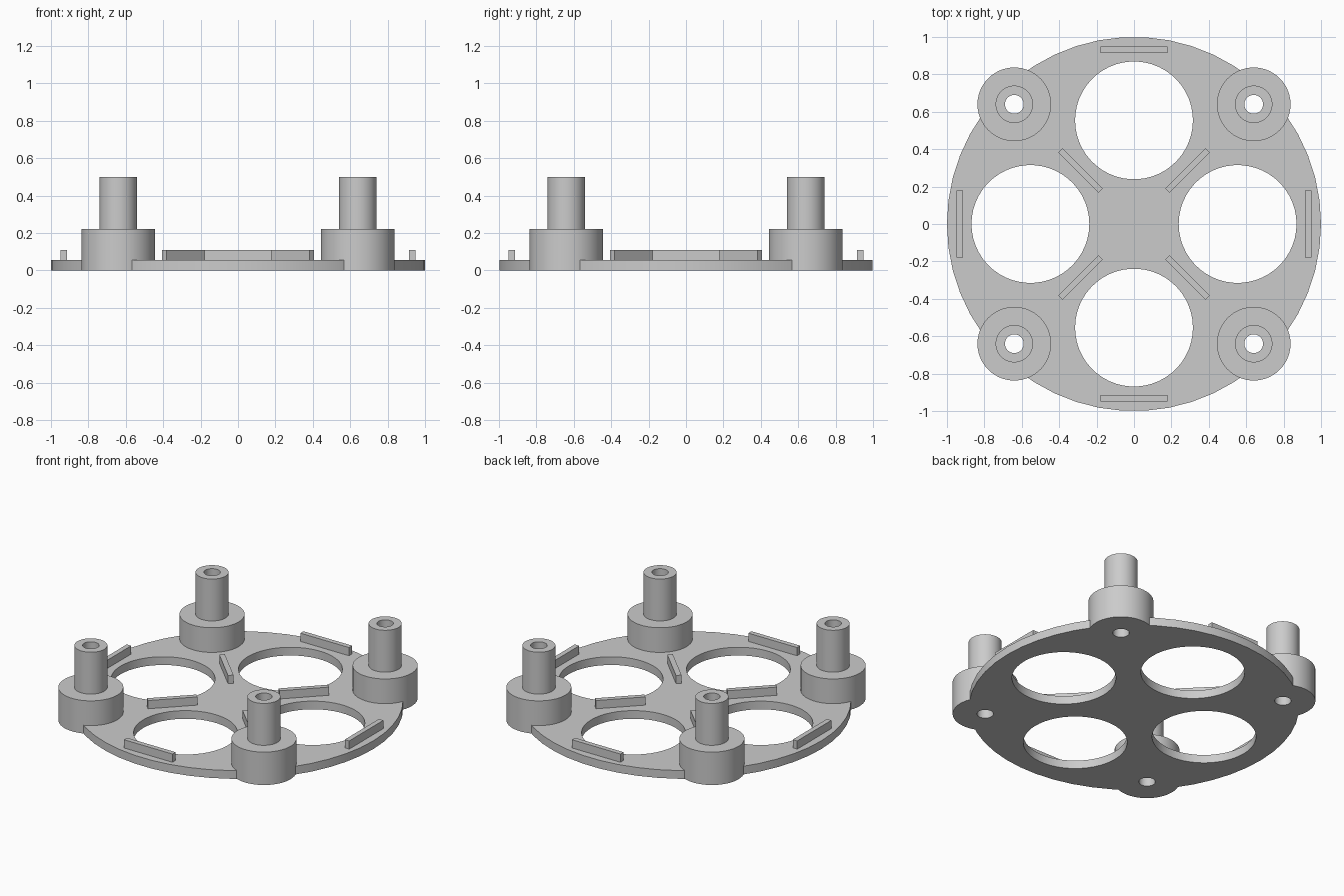
import bpy, bmesh, math
from mathutils import Matrix

if "Cube" in bpy.data.objects:
    bpy.data.objects.remove(bpy.data.objects["Cube"], do_unlink=True)

grey = bpy.data.materials.new("plain_grey")
grey.use_nodes = True
COLOUR = (0.6, 0.6, 0.6, 1)
grey.diffuse_color = COLOUR
grey.node_tree.nodes["Principled BSDF"].inputs["Base Color"].default_value = COLOUR

SIDES = 50
PLATE_TOP = 0.055
RIB_TOP = 0.11
BOSS_AT, BOSS_R, BOSS_TOP = 0.64, 0.197, 0.22
POST_R, POST_TOP, BORE_R = 0.1, 0.5, 0.05
HOLE_AT, HOLE_R = 0.554, 0.315
QUARTERS = [i * math.pi / 2 for i in range(4)]


def finish(name, bm):
    bmesh.ops.recalc_face_normals(bm, faces=bm.faces)
    mesh = bpy.data.meshes.new(name)
    bm.to_mesh(mesh)
    bm.free()
    mesh.materials.append(grey)
    obj = bpy.data.objects.new(name, mesh)
    bpy.context.collection.objects.link(obj)
    return obj


def lathe(name, profile, x=0, y=0):
    """Spin a closed (radius, height) profile about a vertical axis."""
    bm = bmesh.new()
    rings = []
    for i in range(SIDES):
        a = 2 * math.pi * i / SIDES
        rings.append([bm.verts.new((x + r * math.cos(a), y + r * math.sin(a), z))
                      for r, z in profile])
    n = len(profile)
    for i in range(SIDES):
        a, b = rings[i], rings[(i + 1) % SIDES]
        for j in range(n):
            k = (j + 1) % n
            bm.faces.new((a[j], b[j], b[k], a[k]))
    return finish(name, bm)


def disc(name, items, z0, z1):
    """Upright solid cylinders, one per (x, y, radius)."""
    bm = bmesh.new()
    for x, y, r in items:
        ring = [bm.verts.new((x + r * math.cos(2 * math.pi * i / SIDES),
                              y + r * math.sin(2 * math.pi * i / SIDES), z0))
                for i in range(SIDES)]
        face = bm.faces.new(ring)
        new = bmesh.ops.extrude_face_region(bm, geom=[face])["geom"]
        for v in new:
            if isinstance(v, bmesh.types.BMVert):
                v.co.z = z1
    return finish(name, bm)


def rib(name, distance, angle, size_out, size_across):
    """Upright bar, size_out along the radius, standing on the plate."""
    bm = bmesh.new()
    height = RIB_TOP - PLATE_TOP
    m = (Matrix.Rotation(angle, 4, 'Z')
         @ Matrix.Translation((distance, 0, PLATE_TOP + height / 2))
         @ Matrix.Diagonal((size_out, size_across, height, 1)))
    bmesh.ops.create_cube(bm, size=1, matrix=m)
    return finish(name, bm)


corners = [(sx * BOSS_AT, sy * BOSS_AT) for sx in (1, -1) for sy in (1, -1)]

# Round base plate with four large openings and seats for the bosses
plate = disc("base_plate", [(0, 0, 1)], 0, PLATE_TOP)
cuts = [(HOLE_AT * math.cos(a), HOLE_AT * math.sin(a), HOLE_R) for a in QUARTERS]
cuts += [(x, y, BOSS_R) for x, y in corners]
cutter = disc("plate_cutter", cuts, -0.1, 0.2)
cutter.hide_render = True
mod = plate.modifiers.new("openings", 'BOOLEAN')
mod.operation = 'DIFFERENCE'
mod.solver = 'EXACT'
mod.object = cutter
bpy.context.view_layer.objects.active = plate
bpy.ops.object.modifier_apply(modifier=mod.name)
bpy.data.objects.remove(cutter, do_unlink=True)
round_parts = [plate]

# Stepped hollow posts at the corners
profile = [(BORE_R, 0), (BOSS_R, 0), (BOSS_R, BOSS_TOP), (POST_R, BOSS_TOP),
           (POST_R, POST_TOP), (BORE_R, POST_TOP)]
for x, y in corners:
    name = ("back" if y > 0 else "front") + ("_left" if x > 0 else "_right") + "_post"
    round_parts.append(lathe(name, profile, x, y))

# Ribs along the rim and diagonal ribs between the openings
for i, a in enumerate(QUARTERS):
    rib(f"rim_rib_{i + 1}", 0.932, a, 0.033, 0.36)
    rib(f"inner_rib_{i + 1}", 0.405, a + math.pi / 4, 0.304, 0.034)

# Smooth curved walls, crisp edges
bpy.ops.object.select_all(action='DESELECT')
for obj in round_parts:
    obj.select_set(True)
bpy.context.view_layer.objects.active = plate
bpy.ops.object.shade_smooth_by_angle(angle=math.radians(30))
